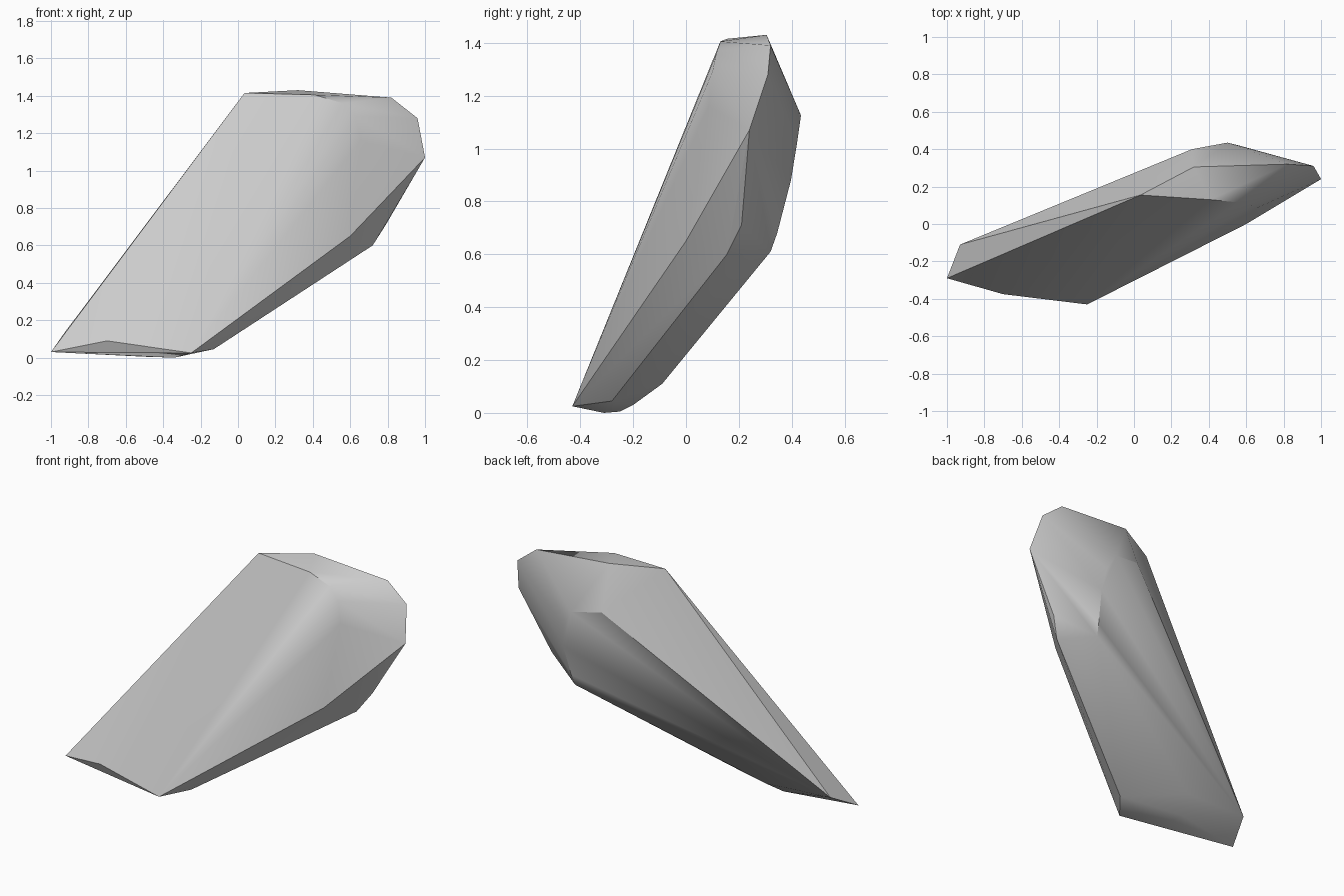
import bpy, bmesh, math

if "Cube" in bpy.data.objects:
    bpy.data.objects.remove(bpy.data.objects["Cube"])

# Outline rings of the slanted, faceted slab (hulled together)
front_face = [(-1, -.29, .03), (-.7, -.375, .09), (-.25, -.43, .025), (.6, 0, .65),
              (.655, .085, 1.16), (.63, .1, 1.29), (.56, .115, 1.36), (.41, .13, 1.405),
              (.035, .155, 1.415)]
rim = [(.32, .305, 1.43), (.82, .32, 1.39), (.96, .31, 1.28), (1, .24, 1.07),
       (.79, .21, .71), (.72, .155, .6), (-.13, -.28, .045)]
back_face = [(.31, .4, 1.16), (.5, .435, 1.125), (.56, .42, 1.02), (.58, .397, .88),
             (.56, .345, .68), (.55, .32, .61), (-.93, -.11, .13)]
foot = [(-.34, -.31, 0), (-.5, -.25, .005), (-.54, -.2, .03),
        (-.49, -.09, .11), (-.63, -.09, .14)]

# Faceted body
bm = bmesh.new()
for p in front_face + rim + back_face + foot:
    bm.verts.new(p)
res = bmesh.ops.convex_hull(bm, input=bm.verts[:])
loose = [v for v in bm.verts if not v.link_faces]
bmesh.ops.delete(bm, geom=loose, context='VERTS')
bmesh.ops.recalc_face_normals(bm, faces=bm.faces[:])
me = bpy.data.meshes.new("faceted_slab")
bm.to_mesh(me)
bm.free()
slab = bpy.data.objects.new("faceted_slab", me)
bpy.context.collection.objects.link(slab)

# Soft shading across the shallow creases
bpy.context.view_layer.objects.active = slab
slab.select_set(True)
bpy.ops.object.shade_smooth_by_angle(angle=math.radians(30))
